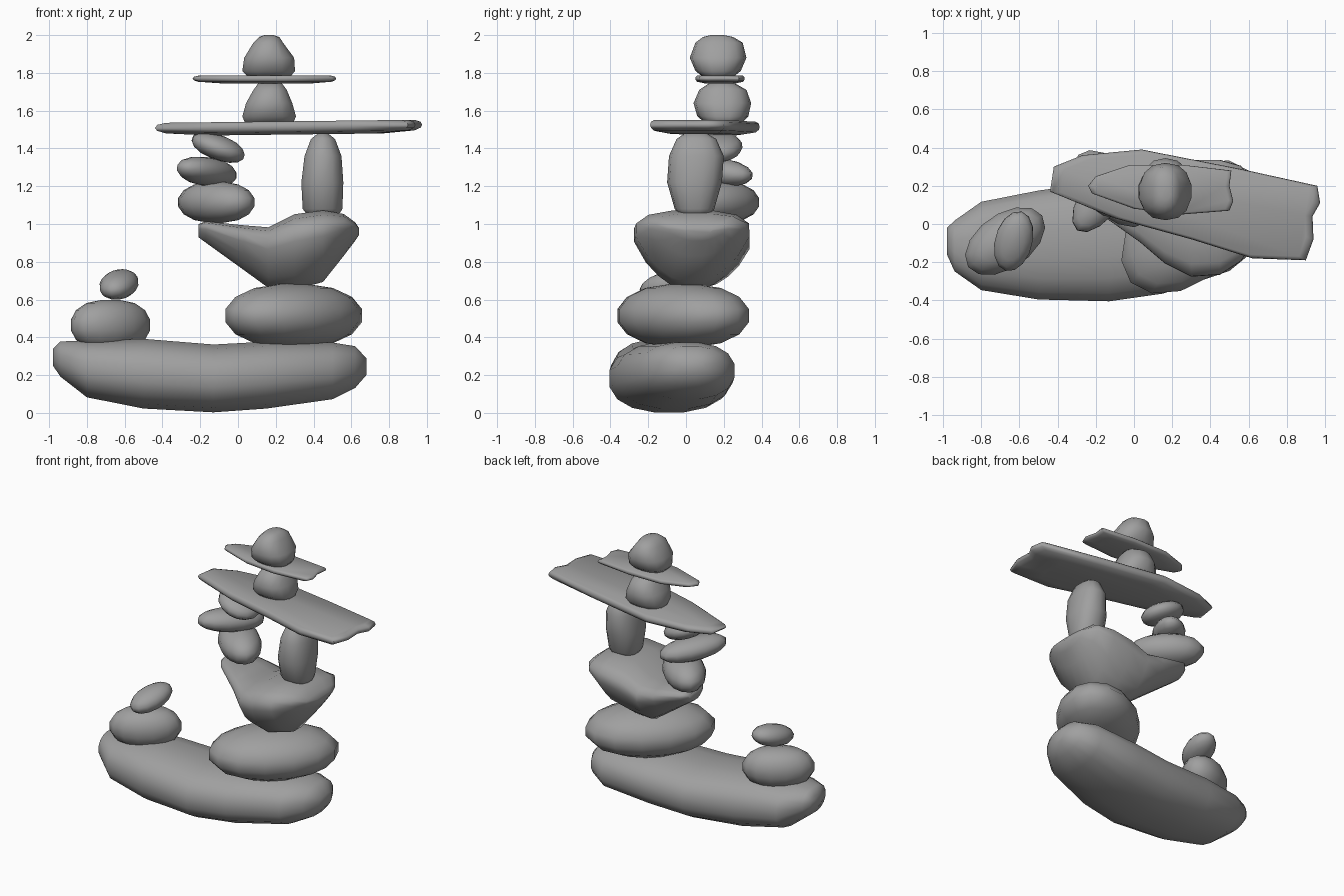
import bpy
import bmesh
import math
from mathutils import Matrix, Vector

default_cube = bpy.data.objects.get("Cube")
if default_cube:
    bpy.data.objects.remove(default_cube, do_unlink=True)

# One shared stone colour
stone_grey = bpy.data.materials.new("stone grey")
stone_grey.use_nodes = True
colour = (0.35, 0.35, 0.35, 1)
stone_grey.diffuse_color = colour
stone_grey.node_tree.nodes["Principled BSDF"].inputs["Base Color"].default_value = colour


def rounded(value, power):
    """Signed power, squares off a sine or cosine."""
    return math.copysign(abs(value) ** power, value)


def build_rings(name, rings):
    """Skin a stack of equal rings, close both ends and shade the result."""
    bm = bmesh.new()
    loops = [[bm.verts.new(point) for point in ring] for ring in rings]
    count = len(loops[0])
    for lower, upper in zip(loops, loops[1:]):
        for i in range(count):
            j = (i + 1) % count
            bm.faces.new((lower[i], lower[j], upper[j], upper[i]))
    bm.faces.new(loops[0])
    bm.faces.new(loops[-1])
    bmesh.ops.recalc_face_normals(bm, faces=bm.faces)
    mesh = bpy.data.meshes.new(name)
    bm.to_mesh(mesh)
    bm.free()
    mesh.materials.append(stone_grey)
    stone = bpy.data.objects.new(name, mesh)
    bpy.context.collection.objects.link(stone)
    bpy.ops.object.select_all(action="DESELECT")
    stone.select_set(True)
    bpy.context.view_layer.objects.active = stone
    bpy.ops.object.shade_smooth_by_angle(angle=math.radians(65))


def loft(name, axis, rows, sides=16, power=0.85, taper=0.0):
    """Loft sections along x or z; a row is position, low/high, low/high."""
    rings = []
    widest = max(math.cos(t / 50) * (1 + taper * math.sin(t / 50)) for t in range(75))
    for position, a_low, a_high, b_low, b_high in rows:
        ring = []
        for i in range(sides):
            angle = math.tau * (i + 0.5) / sides
            u = rounded(math.cos(angle), power)
            v = rounded(math.sin(angle), power)
            u *= (1 + taper * v) / widest
            a = (a_low + a_high) / 2 + u * (a_high - a_low) / 2
            b = (b_low + b_high) / 2 + v * (b_high - b_low) / 2
            ring.append((position, a, b) if axis == "x" else (a, b, position))
        rings.append(ring)
    build_rings(name, rings)


def pebble(name, centre, half_size, yaw=0, tilt=0, power=0.85, levels=8, sides=14):
    """A squared-off ellipsoid, tilted along its length and then turned."""
    turn = Matrix.Rotation(math.radians(yaw), 3, "Z")
    turn = turn @ Matrix.Rotation(math.radians(-tilt), 3, "Y")
    rings = []
    for level in range(levels):
        rise = math.pi * ((level + 0.3) / (levels - 0.4) - 0.5)
        radius = rounded(math.cos(rise), power)
        ring = []
        for i in range(sides):
            angle = math.tau * i / sides
            local = Vector((radius * math.cos(angle), radius * math.sin(angle), math.sin(rise)))
            local = Vector(p * s for p, s in zip(local, half_size))
            ring.append(turn @ local + Vector(centre))
        rings.append(ring)
    build_rings(name, rings)


def slab(name, outline, bottom, top, slope=0.0):
    """A thin flat stone with a rounded rim and a slight rise along x."""
    centre = sum((Vector(p) for p in outline), Vector((0, 0))) / len(outline)
    height = top - bottom
    rings = []
    for scale, level in ((0.65, 0), (0.93, 0.2), (0.985, 0.4), (1, 0.6), (0.985, 0.85), (0.93, 1)):
        ring = []
        for point in outline:
            flat = centre + (Vector(point) - centre) * scale
            lift = slope * (flat.x - centre.x)
            ring.append((flat.x, flat.y, bottom + height * level + lift))
        rings.append(ring)
    build_rings(name, rings)


# Long boulder at the bottom
loft("base_boulder", "x", [
    (-0.98, -0.16, -0.02, 0.25, 0.34),
    (-0.94, -0.25, 0.02, 0.19, 0.38),
    (-0.8, -0.35, 0.12, 0.08, 0.385),
    (-0.5, -0.4, 0.18, 0.02, 0.395),
    (-0.13, -0.41, 0.23, 0, 0.365),
    (0.15, -0.37, 0.25, 0.02, 0.38),
    (0.5, -0.25, 0.26, 0.07, 0.375),
    (0.62, -0.15, 0.2, 0.13, 0.355),
    (0.68, -0.04, 0.1, 0.2, 0.29),
])

# Wide stone above the base, turned diagonally
pebble("lower_stone", (0.295, -0.015, 0.515), (0.435, 0.275, 0.17), yaw=43)

# Saddle-topped stone that narrows downwards
loft("saddle_stone", "x", [
    (-0.21, 0.11, 0.27, 0.93, 1.0),
    (-0.17, 0.05, 0.31, 0.9, 1.015),
    (0.03, -0.09, 0.33, 0.755, 0.995),
    (0.16, -0.2, 0.33, 0.66, 0.985),
    (0.3, -0.27, 0.33, 0.65, 1.055),
    (0.45, -0.26, 0.33, 0.69, 1.075),
    (0.56, -0.19, 0.3, 0.83, 1.055),
    (0.62, -0.1, 0.22, 0.91, 1.01),
    (0.64, 0, 0.14, 0.94, 0.98),
], power=0.8, taper=0.42)

# Upright stone on the left side
loft("pillar_stone", "z", [
    (1.04, 0.37, 0.53, -0.03, 0.13),
    (1.08, 0.34, 0.555, -0.06, 0.15),
    (1.22, 0.333, 0.56, -0.1, 0.19),
    (1.36, 0.35, 0.55, -0.09, 0.2),
    (1.45, 0.385, 0.515, -0.05, 0.16),
    (1.485, 0.43, 0.47, 0, 0.1),
], sides=14)

# Three balanced pebbles on the right side
pebble("pebble_stack_bottom", (-0.115, 0.185, 1.115), (0.255, 0.14, 0.11), yaw=-45)
pebble("pebble_stack_middle", (-0.165, 0.155, 1.277), (0.235, 0.11, 0.075), yaw=55, tilt=-6)
pebble("pebble_stack_top", (-0.105, 0.165, 1.405), (0.15, 0.135, 0.065), yaw=-10, tilt=-20)

# Large flat slab across both supports
slab("large_slab", [
    (-0.44, 0.17), (-0.42, 0.3), (-0.27, 0.36), (0.04, 0.39), (0.55, 0.29),
    (0.96, 0.2), (0.975, 0.11), (0.935, 0.04), (0.94, -0.08), (0.9, -0.19),
    (0.62, -0.18), (0.3, -0.08), (-0.1, 0.03),
], 1.475, 1.545, slope=0.012)

# Rounded stone between the slabs
loft("neck_stone", "z", [
    (1.52, 0.04, 0.29, 0.12, 0.28),
    (1.57, 0.02, 0.31, 0.06, 0.33),
    (1.64, 0.04, 0.29, 0.04, 0.345),
    (1.71, 0.08, 0.26, 0.07, 0.32),
    (1.75, 0.11, 0.23, 0.13, 0.25),
], sides=14)

# Small flat slab
slab("small_slab", [
    (-0.24, 0.2), (-0.2, 0.25), (-0.02, 0.31), (0.25, 0.31), (0.51, 0.28),
    (0.5, 0.2), (0.52, 0.12), (0.5, 0.07), (0.25, 0.05), (0, 0.08), (-0.22, 0.16),
], 1.745, 1.785)

# Stone on the very top
loft("crown_stone", "z", [
    (1.77, 0.06, 0.27, 0.1, 0.24),
    (1.81, 0.02, 0.305, 0.05, 0.29),
    (1.88, 0.03, 0.3, 0.02, 0.32),
    (1.96, 0.08, 0.24, 0.05, 0.3),
    (1.99, 0.11, 0.22, 0.09, 0.25),
    (2.0, 0.14, 0.19, 0.13, 0.2),
], sides=14)

# Little pair of stones at the low end of the base
pebble("side_stone", (-0.675, -0.09, 0.465), (0.24, 0.145, 0.135), yaw=35, power=0.75)
pebble("side_pebble", (-0.63, -0.09, 0.68), (0.165, 0.1, 0.07), yaw=75, tilt=14)
